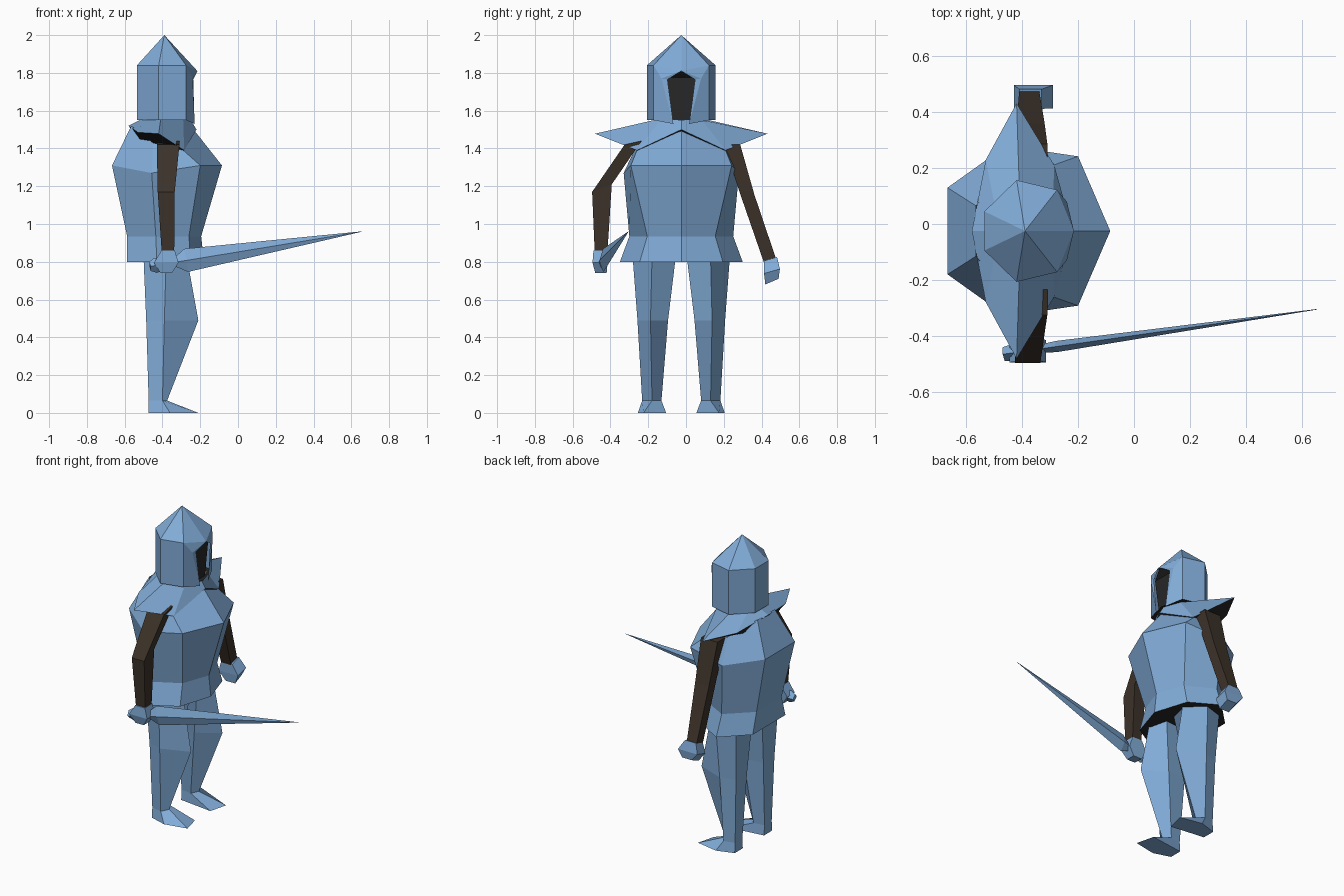
import bpy, bmesh
from mathutils import Vector

if "Cube" in bpy.data.objects:
    bpy.data.objects.remove(bpy.data.objects["Cube"])

C = -0.025  # plane of symmetry of the body in y


def material(name, rgb):
    m = bpy.data.materials.new(name)
    m.diffuse_color = (*rgb, 1)
    m.use_nodes = True
    m.node_tree.nodes["Principled BSDF"].inputs["Base Color"].default_value = m.diffuse_color
    return m


STEEL = material("steel_blue", (0.22, 0.41, 0.68))
CLOTH = material("dark_brown", (0.045, 0.032, 0.022))
BLACK = material("black", (0.02, 0.02, 0.02))


def build(name, verts, faces, mat):
    bm = bmesh.new()
    vs = [bm.verts.new(v) for v in verts]
    for f in faces:
        bm.faces.new([vs[i] for i in f])
    bmesh.ops.recalc_face_normals(bm, faces=bm.faces)
    me = bpy.data.meshes.new(name)
    bm.to_mesh(me)
    bm.free()
    me.materials.append(mat)
    ob = bpy.data.objects.new(name, me)
    bpy.context.collection.objects.link(ob)
    return ob


def loft(name, rings, mat, start=True, end=True):
    n = len(rings[0])
    verts = [p for r in rings for p in r]
    faces = [(k * n + i, k * n + (i + 1) % n, (k + 1) * n + (i + 1) % n, (k + 1) * n + i)
             for k in range(len(rings) - 1) for i in range(n)]
    if start:
        faces.append(tuple(range(n))[::-1])
    if end:
        faces.append(tuple(range(len(verts) - n, len(verts))))
    return build(name, verts, faces, mat)


def sym(half):
    """Full ring from (x, half width, z) points listed front to back."""
    left = [(x, C + d, z) for x, d, z in half]
    return left + [(x, C - d, z) for x, d, z in reversed(half) if d > 0]


def box_ring(c, dx, dy, tilt=0):
    x, y, z = c
    return [(x - dx, y - dy, z - tilt), (x + dx, y - dy, z - tilt),
            (x + dx, y + dy, z + tilt), (x - dx, y + dy, z + tilt)]


# Seven-sided breastplate, waist and skirt
skirt = sym([(-0.18, 0, 0.8), (-0.25, 0.22, 0.8), (-0.43, 0.325, 0.8), (-0.587, 0.17, 0.8)])
waist = sym([(-0.195, 0, 0.935), (-0.26, 0.18, 0.935), (-0.435, 0.275, 0.935), (-0.587, 0.13, 0.935)])
chest = sym([(-0.085, 0, 1.31), (-0.2, 0.267, 1.31), (-0.457, 0.305, 1.27), (-0.667, 0.155, 1.31)])
neck = sym([(-0.235, 0, 1.5), (-0.29, 0.235, 1.39), (-0.45, 0.23, 1.43), (-0.565, 0.09, 1.52)])
loft("breastplate", [skirt, waist, chest, neck], STEEL, False, False)
build("skirt_underside", skirt, [range(7)], BLACK)

# Collar with two pointed shoulder tips
inner = sym([(-0.25, 0, 1.55), (-0.29, 0.11, 1.55), (-0.41, 0.145, 1.55), (-0.5, 0.1, 1.55), (-0.52, 0, 1.55)])
outer = sym([(-0.22, 0, 1.5), (-0.285, 0.235, 1.39), (-0.42, 0.457, 1.478), (-0.53, 0.255, 1.485), (-0.58, 0, 1.52)])
under = sym([(-0.25, 0, 1.47), (-0.295, 0.21, 1.385), (-0.42, 0.21, 1.42), (-0.52, 0.17, 1.45), (-0.56, 0, 1.5)])
loft("collar", [inner, outer], STEEL, True, False)
loft("collar_underside", [outer, under], BLACK, False, False)

# Helmet: seven-sided cone on walls, open at the front
top = sym([(-0.215, 0, 1.81), (-0.275, 0.147, 1.84), (-0.42, 0.182, 1.84), (-0.535, 0.07, 1.84)])
wall = [(x, y, 1.55) for x, y, z in top[1:]]
cheeks = sym([(-0.24, 0.105, 1.77), (-0.237, 0.073, 1.765), (-0.23, 0.042, 1.53)])
faces = [(i, (i + 1) % 7, 14 + 6) for i in range(7)]
verts = top + wall + cheeks          # 0-6 top, 7-12 wall, 13-18 cheeks
apex = len(verts)
verts.append((-0.39, C, 2.0))
faces = [(i, (i + 1) % 7, apex) for i in range(7)]
faces += [(i, i + 1, i + 7, i + 6) for i in range(1, 6)]
for t, w, a, b, c in ((1, 7, 13, 14, 15), (6, 12, 18, 17, 16)):
    faces += [(0, t, a), (t, w, c, a), (a, b, c), (0, a, b)]
build("helmet", verts, faces, STEEL)
face = sym([(-0.265, 0.095, 1.775), (-0.265, 0.06, 1.55)])
build("face_opening", face + [(-0.22, C, 1.808)], [(0, 1, 2, 3), (0, 3, 4)], BLACK)
build("helmet_underside", wall + [(-0.235, C, 1.55)], [range(7)], BLACK)

# Legs and feet, mirrored
for s, side in ((1, "left"), (-1, "right")):
    def row(pts):
        return [(x, C + s * d, z) for x, d, z in pts]

    hip = row([(-0.27, 0.155, 0.82), (-0.3, 0.03, 0.82), (-0.5, 0.05, 0.82),
               (-0.5, 0.22, 0.82), (-0.38, 0.257, 0.82)])
    knee = row([(-0.21, 0.163, 0.49), (-0.35, 0.07, 0.49), (-0.486, 0.085, 0.49),
                (-0.486, 0.2, 0.49), (-0.39, 0.232, 0.49)])
    ankle = row([(-0.375, 0.155, 0.065), (-0.4, 0.105, 0.065), (-0.473, 0.115, 0.065),
                 (-0.473, 0.19, 0.065), (-0.4, 0.207, 0.065)])
    sole = row([(-0.21, 0.2, 0), (-0.24, 0.08, 0), (-0.473, 0.11, 0),
                (-0.473, 0.195, 0), (-0.36, 0.23, 0)])
    loft(side + "_leg", [hip, knee, ankle], STEEL)
    loft(side + "_foot", [ankle, sole], STEEL)

# Arms
loft("right_arm", [box_ring((-0.37, -0.28, 1.43), 0.06, 0.045, 0.01),
                   box_ring((-0.38, -0.445, 1.19), 0.045, 0.052, 0.02),
                   box_ring((-0.37, -0.45, 0.82), 0.032, 0.032)], CLOTH)
loft("left_arm", [box_ring((-0.37, 0.245, 1.42), 0.06, 0.042),
                  box_ring((-0.37, 0.32, 1.17), 0.05, 0.042, -0.015),
                  box_ring((-0.375, 0.45, 0.79), 0.035, 0.032, 0.01)], CLOTH)

# Gauntlets
loft("left_hand", [box_ring((-0.37, 0.447, 0.815), 0.04, 0.035, 0.01),
                   box_ring((-0.36, 0.455, 0.75), 0.07, 0.042, 0.012),
                   box_ring((-0.35, 0.455, 0.695), 0.035, 0.035, 0.015)], STEEL)
loft("right_hand", [box_ring((-0.37, -0.45, 0.86), 0.035, 0.04),
                    box_ring((-0.38, -0.455, 0.795), 0.065, 0.04),
                    box_ring((-0.38, -0.45, 0.74), 0.03, 0.03)], STEEL)

# Sword: diamond-section blade, grip and pommel along one axis
tip, base = Vector((0.655, -0.305, 0.96)), Vector((-0.29, -0.44, 0.805))
axis = (tip - base).normalized()
across = axis.cross(Vector((0, 0, 1))).normalized()
up = across.cross(axis)


def diamond(dist, h, w):
    c = base + axis * dist
    return [c + up * h, c + across * w, c - up * h, c - across * w]


length = (tip - base).length
loft("sword_blade", [diamond(-0.05, 0.02, 0.015), diamond(0.015, 0.062, 0.02),
                     diamond(length, 0.001, 0.001)], STEEL)
loft("sword_grip", [diamond(-0.18, 0.025, 0.025), diamond(-0.15, 0.04, 0.03),
                    diamond(-0.05, 0.02, 0.02)], STEEL)
